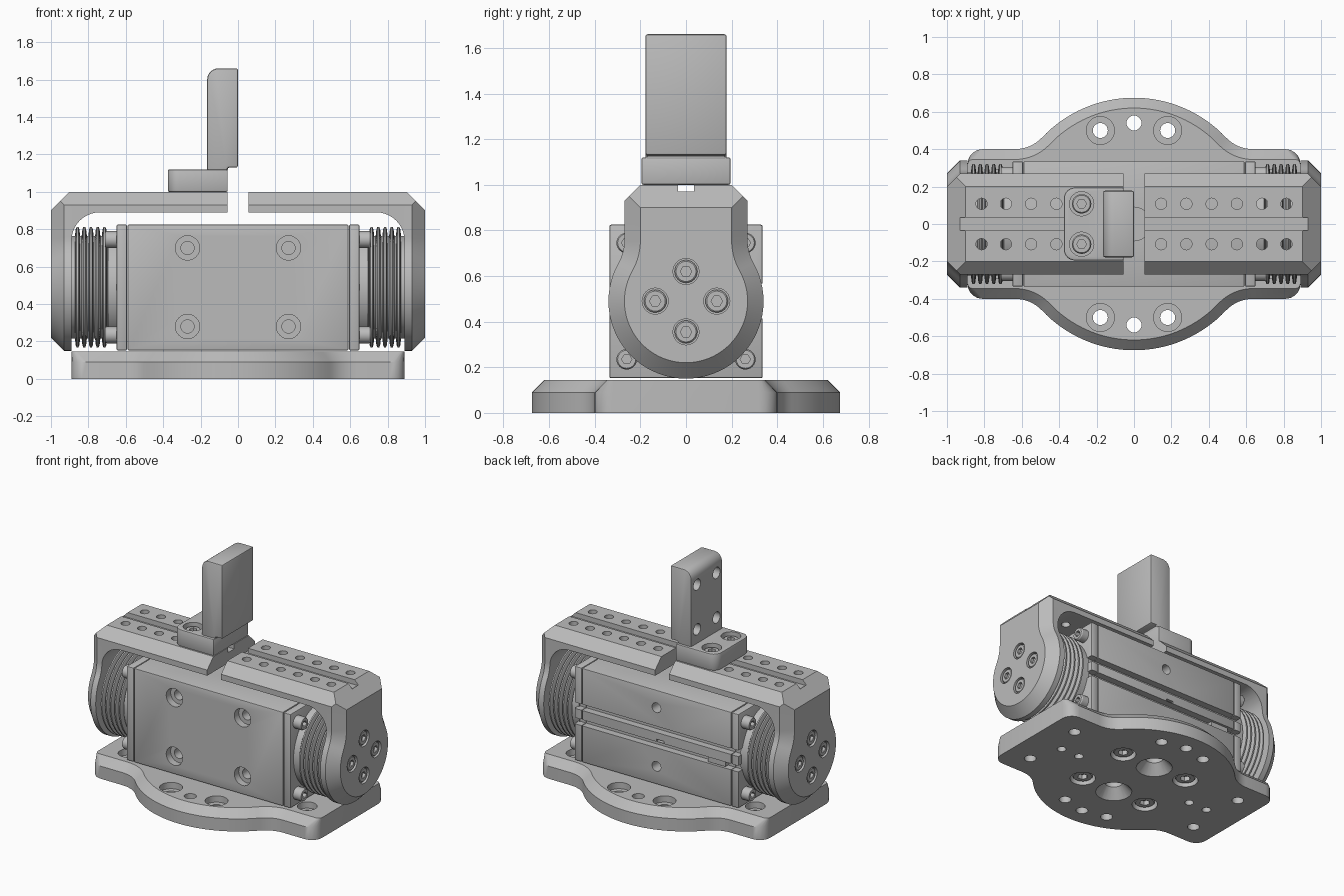
import bpy, bmesh
from math import cos, sin, pi, atan2, sqrt, radians
from mathutils import Vector

if "Cube" in bpy.data.objects:
    bpy.data.objects.remove(bpy.data.objects["Cube"])

GREY = (0.5, 0.5, 0.5, 1)
metal = bpy.data.materials.new("machined_grey")
metal.use_nodes = True
metal.diffuse_color = GREY
metal.node_tree.nodes["Principled BSDF"].inputs["Base Color"].default_value = GREY


def finish(name, bm, cutter=None, bevel=0):
    """Turn a bmesh into an object, optionally bevelled and drilled by a cutter bmesh."""
    bmesh.ops.recalc_face_normals(bm, faces=bm.faces)
    me = bpy.data.meshes.new(name)
    bm.to_mesh(me)
    ob = bpy.data.objects.new(name, me)
    bpy.context.collection.objects.link(ob)
    me.materials.append(metal)
    bpy.ops.object.select_all(action='DESELECT')
    bpy.context.view_layer.objects.active = ob
    ob.select_set(True)
    if bevel:
        m = ob.modifiers.new("edge_bevel", 'BEVEL')
        m.width, m.segments, m.limit_method = bevel, 2, 'ANGLE'
        bpy.ops.object.modifier_apply(modifier=m.name)
    if cutter:
        bmesh.ops.recalc_face_normals(cutter, faces=cutter.faces)
        cm = bpy.data.meshes.new("cutter")
        cutter.to_mesh(cm)
        cm.materials.append(metal)
        co = bpy.data.objects.new("cutter", cm)
        bpy.context.collection.objects.link(co)
        co.hide_render = True
        m = ob.modifiers.new("holes", 'BOOLEAN')
        m.operation, m.solver, m.object = 'DIFFERENCE', 'EXACT', co
        bpy.ops.object.modifier_apply(modifier=m.name)
        bpy.data.objects.remove(co)
    bpy.ops.object.shade_smooth_by_angle(angle=radians(30))
    return ob


def loft(bm, rings):
    """Closed solid through a list of equal-length rings."""
    vs = [[bm.verts.new(p) for p in ring] for ring in rings]
    n = len(vs[0])
    for a, b in zip(vs, vs[1:]):
        for i in range(n):
            j = (i + 1) % n
            bm.faces.new((a[i], a[j], b[j], b[i]))
    bm.faces.new(vs[0])
    bm.faces.new(vs[-1])


def lathe(bm, profile, loc, axis, seg=24):
    """Revolve (distance, radius) steps; a negative radius makes a hexagonal ring."""
    q = Vector(axis).to_track_quat('Z', 'Y')
    rings = []
    for t, r in profile:
        ring = []
        for i in range(seg):
            a = 2 * pi * i / seg
            rr = r if r > 0 else -r * cos(pi / 6) / cos(a % (pi / 3) - pi / 6)
            ring.append(Vector(loc) + q @ Vector((rr * cos(a), rr * sin(a), t)))
        rings.append(ring)
    loft(bm, rings)


def screw(bm, loc, axis, r, h):
    lathe(bm, [(0, r), (h * .85, r), (h, r * .88), (h, -r * .5), (h * .4, -r * .5)], loc, axis)


def box(bm, lo, hi):
    loft(bm, [[(x, y, z) for x, y in ((lo[0], lo[1]), (hi[0], lo[1]), (hi[0], hi[1]), (lo[0], hi[1]))]
              for z in (lo[2], hi[2])])


def arc(cx, cy, r, a0, a1, n):
    return [(cx + r * cos(a0 + (a1 - a0) * i / n), cy + r * sin(a0 + (a1 - a0) * i / n)) for i in range(n + 1)]


def inset(pts, d):
    """Offset a counter-clockwise outline inward with mitred corners."""
    out = []
    for i, p in enumerate(pts):
        p = Vector(p)
        e = (p - Vector(pts[i - 1])).normalized()
        f = (Vector(pts[(i + 1) % len(pts)]) - p).normalized()
        n1, n2 = Vector((-e.y, e.x)), Vector((-f.y, f.x))
        out.append(p + (n1 + n2) * d / (1 + n1.dot(n2)))
    return out


def slice_off(bm, co, no):
    r = bmesh.ops.bisect_plane(bm, geom=bm.verts[:] + bm.edges[:] + bm.faces[:], plane_co=co,
                               plane_no=no, clear_outer=True, dist=1e-5)
    edges = [e for e in r["geom_cut"] if isinstance(e, bmesh.types.BMEdge)]
    bmesh.ops.holes_fill(bm, edges=edges)


SIGNS = (1, -1)
CORNERS = [(sx, sy) for sx in SIGNS for sy in SIGNS]
AXIS_Z = .49

# Base plate: rectangle merged with a disc, chamfered on top
R, F = .675, .2
fx = sqrt((R + F) ** 2 - (.4 + F) ** 2)
ta = atan2(.4 + F, fx)
quarter = (arc(.81, .32, .08, 0, pi / 2, 5) + arc(fx, .4 + F, F, -pi / 2, ta - pi, 8)
           + arc(0, 0, R, ta, pi / 2, 16)[1:])
half = quarter + [(-x, y) for x, y in quarter[-2::-1]]
outline = half + [(-x, -y) for x, y in half]
top = [(x * .89 / .835 if abs(x) > .75 else x, y) for x, y in inset(outline, .055)]
bm, cut = bmesh.new(), bmesh.new()
loft(bm, [[(x, y, z) for x, y in o] for o, z in ((outline, 0), (outline, .09), (top, .145))])
for sy in SIGNS:
    lathe(cut, [(-.01, .04), (.2, .04)], (0, sy * .54, 0), (0, 0, 1))
    lathe(cut, [(-.01, .13), (.07, .06), (.13, .06)], (0, sy * .21, 0), (0, 0, 1))
for sx, sy in CORNERS:
    lathe(cut, [(-.01, .04), (.1, .04), (.1, .075), (.2, .075)], (sx * .18, sy * .5, 0), (0, 0, 1))
    lathe(cut, [(-.01, .04), (.1, .04), (.1, .065), (.2, .065)], (sx * .71, sy * .23, 0), (0, 0, 1))
    lathe(cut, [(-.01, .085), (.07, .085)], (sx * .27, sy * .21, 0), (0, 0, 1))
for x in (.48, .63):
    for sx in SIGNS:
        lathe(cut, [(-.01, .03), (.06, .03)], (sx * x, 0, 0), (0, 0, 1))
finish("base_plate", bm, cut)
bm = bmesh.new()
for sx, sy in CORNERS:
    screw(bm, (sx * .27, sy * .21, .07), (0, 0, -1), .07, .055)
finish("base_screws", bm)

# Central body with front counterbores, rear holes and rear slots
bm, cut = bmesh.new(), bmesh.new()
box(bm, (-.59, -.335, .152), (.59, .335, .825))
for z in (.28, .70):
    for sx in SIGNS:
        lathe(cut, [(-.01, .065), (.05, .065), (.05, .035), (.13, .035)], (sx * .27, -.335, z), (0, 1, 0))
    lathe(cut, [(-.01, .035), (.12, .035)], (0, .335, z), (0, -1, 0))
for z in (.435, .545):
    box(cut, (-.7, .285, z - .022), (.7, .4, z + .022))
box(cut, (-.06, .3, .46), (.0, .4, .475))
lathe(cut, [(-.01, .09), (.012, .09)], (0, 0, .825), (0, 0, -1))
finish("body", bm, cut, .006)

# Slot sensor in the lower rear slot
bm = bmesh.new()
box(bm, (-.54, .28, .418), (-.4, .325, .452))
finish("slot_sensor", bm)

# End covers with corner screws, and bellows
for s in SIGNS:
    side = "left" if s > 0 else "right"
    bm, cut = bmesh.new(), bmesh.new()
    x0, x1 = sorted((s * .594, s * .65))
    box(bm, (x0, -.335, .152), (x1, .335, .825))
    for z in (.435, .545):
        box(cut, (x0 - .1, .285, z - .022), (x1 + .1, .4, z + .022))
    finish(side + "_end_cover", bm, cut, .008)

    bm = bmesh.new()
    for sy in SIGNS:
        for z in (.235, .745):
            screw(bm, (s * .65, sy * .26, z), (s, 0, 0), .045, .06)
    finish(side + "_cover_screws", bm)

    profile = [(.64, .3), (.695, .3)]
    for i in range(5):
        x = .7 + i * .036
        profile += [(x, .275), (x + .004, .31), (x + .009, .322), (x + .019, .322), (x + .024, .31), (x + .028, .275)]
    profile.append((.9, .275))
    bm = bmesh.new()
    lathe(bm, profile, (0, 0, AXIS_Z), (s, 0, 0), 64)
    finish(side + "_bellows", bm)

# Jaw outline: round lower end flowing into a narrow neck
rr, nf, neck = .34, .2, .27
dz = sqrt((rr + nf) ** 2 - (neck + nf) ** 2)
ja = atan2(dz, neck + nf)
right_half = (arc(0, AXIS_Z, rr, -pi / 2, ja, 24) + arc(neck + nf, AXIS_Z + dz, nf, pi + ja, pi, 8)[1:]
              + [(neck, 1.0)])
jaw = right_half + [(-y, z) for y, z in right_half[:0:-1]]
jaw_face = [(y, 1.0 if z > .88 else z) for y, z in inset(jaw, .07)]


def jaw_cutter(s):
    cut = bmesh.new()
    x0, x1 = sorted((0, s * .93))
    box(cut, (x0, -.035, .965), (x1, .035, 1.1))
    for x in (.145, .28, .415, .55, .685, .815):
        for sy in SIGNS:
            lathe(cut, [(.8, .03), (1.05, .03)], (s * x, sy * .108, 0), (0, 0, 1), 20)
    for y, z in ((0, .62), (0, .355), (.135, .49), (-.135, .49)):
        lathe(cut, [(.965, .057), (1.05, .057)], (0, y, z), (s, 0, 0))
    return cut


for s in SIGNS:
    side = "left" if s > 0 else "right"
    arm = [(.055, .89)] + arc(.74, .74, .15, pi / 2, 0, 10) + [(.89, 1.0), (.055, 1.0)]
    end_plate, top_arm = bmesh.new(), bmesh.new()
    loft(end_plate, [[(s * x, y, z) for y, z in o] for o, x in ((jaw, .89), (jaw, .93), (jaw_face, 1.0))])
    loft(top_arm, [[(s * x, y, z) for x, z in arm] for y in (-neck, neck)])
    slice_off(end_plate, (s * .9, 0, 1.0), (s, 0, 1))
    for name, bm in (("_jaw_end", end_plate), ("_jaw_arm", top_arm)):
        for sy in SIGNS:
            slice_off(bm, (0, sy * .2, 1.0), (0, sy, 1))
        finish(side + name, bm, jaw_cutter(s))
    bm = bmesh.new()
    for y, z in ((0, .62), (0, .355), (.135, .49), (-.135, .49)):
        screw(bm, (s * .96, y, z), (s, 0, 0), .05, .034)
    finish(side + "_jaw_screws", bm)

# Finger foot with two counterbored screws
foot = [(-.055, -.195), (-.055, .195)] + arc(-.315, .135, .06, pi / 2, pi, 6) + arc(-.315, -.135, .06, pi, 1.5 * pi, 6)
bm, cut = bmesh.new(), bmesh.new()
loft(bm, [[(x, y, z) for x, y in foot] for z in (1.0, 1.12)])
for sy in SIGNS:
    lathe(cut, [(-.01, .065), (.07, .065)], (-.28, sy * .108, 1.12), (0, 0, -1))
finish("finger_foot", bm, cut, .008)
bm = bmesh.new()
for sy in SIGNS:
    screw(bm, (-.28, sy * .108, 1.04), (0, 0, 1), .052, .06)
finish("finger_screws", bm)

# Upright finger with four holes on its outer face
upright = ([(0, 1.66)] + arc(-.105, 1.6, .06, pi / 2, pi, 6)
           + [(-.165, 1.1), (-.055, 1.1), (-.055, 1.13), (0, 1.13)])
bm, cut = bmesh.new(), bmesh.new()
loft(bm, [[(x, y, z) for x, z in upright] for y in (-.178, .178)])
for sy in SIGNS:
    for z in (1.22, 1.54):
        lathe(cut, [(-.01, .04), (.1, .04)], (-.165, sy * .11, z), (1, 0, 0))
finish("finger_upright", bm, cut, .01)
